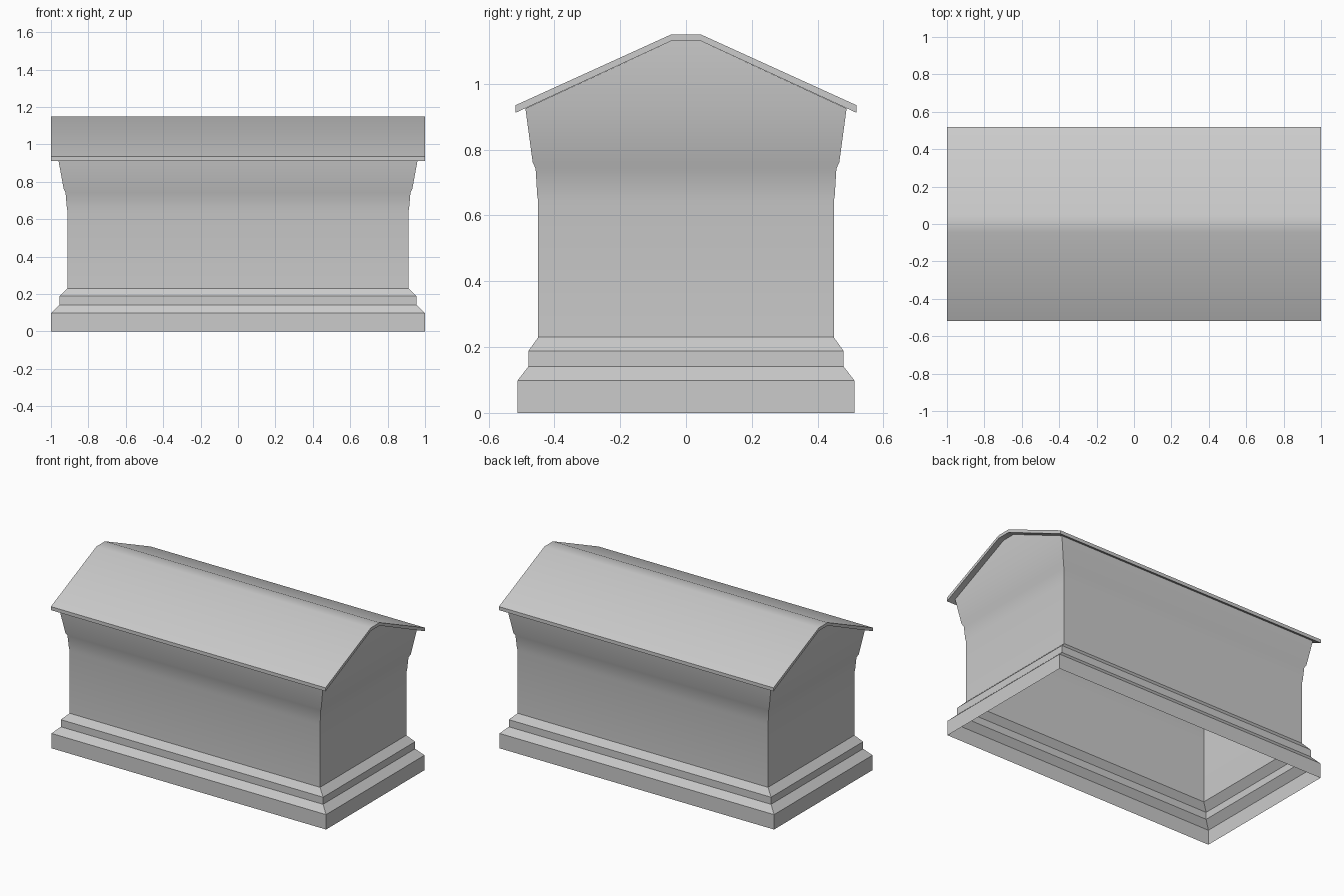
import bpy, bmesh, math

if "Cube" in bpy.data.objects:
    bpy.data.objects.remove(bpy.data.objects["Cube"])


def finish(name, bm):
    bmesh.ops.recalc_face_normals(bm, faces=bm.faces)
    mesh = bpy.data.meshes.new(name)
    bm.to_mesh(mesh)
    bm.free()
    obj = bpy.data.objects.new(name, mesh)
    bpy.context.collection.objects.link(obj)
    bpy.ops.object.select_all(action='DESELECT')
    obj.select_set(True)
    bpy.context.view_layer.objects.active = obj
    bpy.ops.object.shade_smooth_by_angle(angle=math.radians(28))
    return obj


# Shared roof dimensions
RIDGE_Y, UNDER_Z, TOP_Z = 0.045, 1.13, 1.15

# Body: hollow rectangular shell, (half length, half width, height) going up
levels = [
    (1.0, 0.512, 0.0), (1.0, 0.512, 0.098),        # plinth
    (0.955, 0.479, 0.141), (0.955, 0.479, 0.188),  # upper step
    (0.912, 0.449, 0.23), (0.912, 0.449, 0.642),   # walls
    (0.915, 0.452, 0.66), (0.922, 0.457, 0.742),   # neck
    (0.932, 0.466, 0.762), (0.962, 0.488, 0.925),  # flared cornice
]
bm = bmesh.new()
rings = [[bm.verts.new((sx * x, sy * y, z))
          for sx, sy in ((-1, -1), (1, -1), (1, 1), (-1, 1))]
         for x, y, z in levels]
for low, high in zip(rings, rings[1:]):
    for i in range(4):
        j = (i + 1) % 4
        bm.faces.new((low[i], low[j], high[j], high[i]))

# Upright gable ends under the roof
top = rings[-1]
for a, b in ((top[1], top[2]), (top[3], top[0])):
    peak = [bm.verts.new((a.co.x, math.copysign(RIDGE_Y, v.co.y), UNDER_Z))
            for v in (b, a)]
    bm.faces.new((a, b, *peak))
finish("tomb_body", bm)

# Roof: thin gabled slab extruded along x
half = [(RIDGE_Y, TOP_Z), (0.518, 0.935), (0.518, 0.912), (RIDGE_Y, UNDER_Z)]
profile = half + [(-y, z) for y, z in reversed(half)]
bm = bmesh.new()
ends = [[bm.verts.new((x, y, z)) for y, z in profile] for x in (-1, 1)]
n = len(profile)
for i in range(n):
    j = (i + 1) % n
    bm.faces.new((ends[0][i], ends[0][j], ends[1][j], ends[1][i]))
for end in ends:
    # each end is three quads: right slope, ridge, left slope
    for a, b, c, d in ((0, 1, 2, 3), (0, 3, 4, 7), (7, 4, 5, 6)):
        bm.faces.new((end[a], end[b], end[c], end[d]))
finish("roof", bm)
